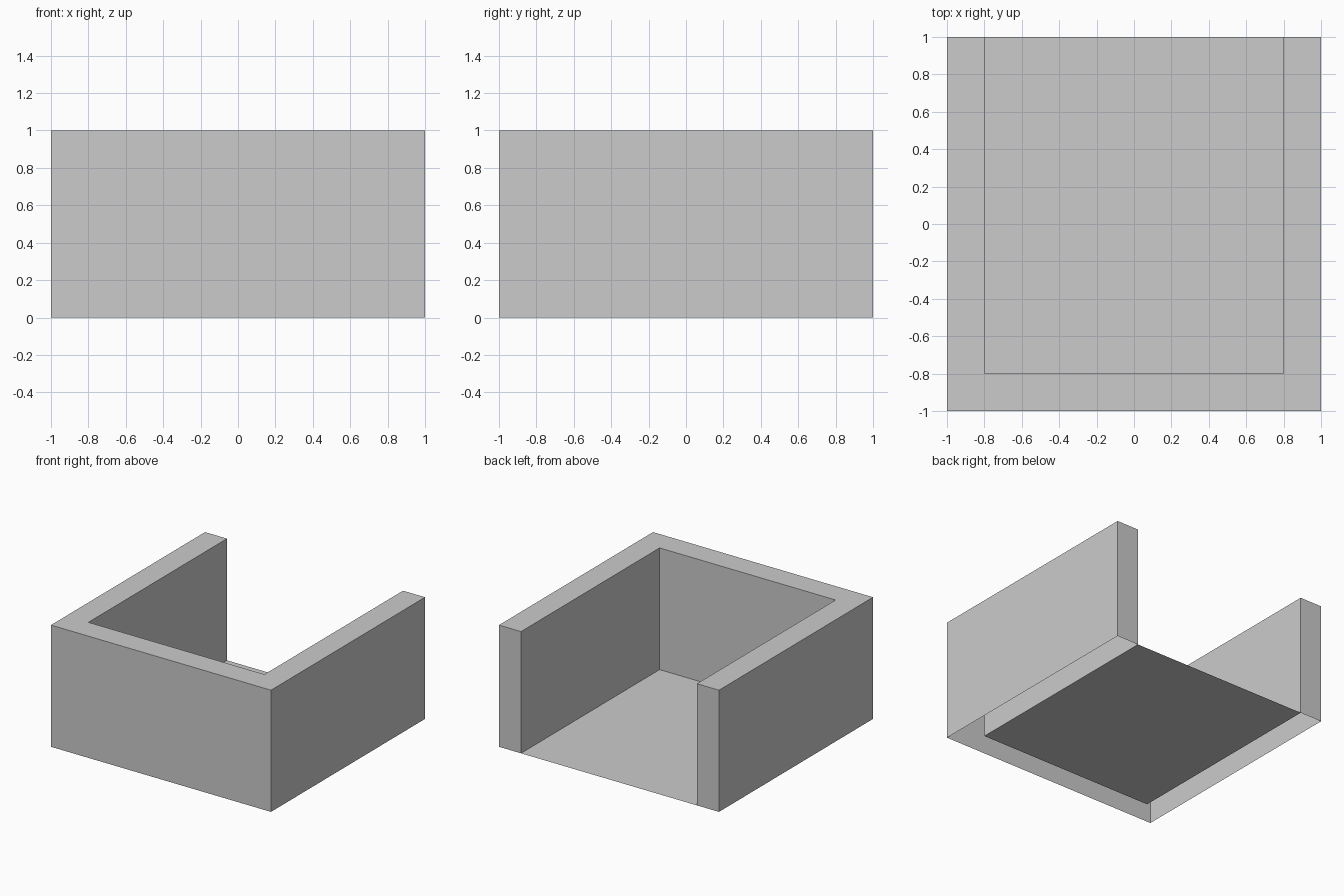
import bpy
import bmesh

if "Cube" in bpy.data.objects:
    bpy.data.objects.remove(bpy.data.objects["Cube"])

HALF, WALL, HEIGHT = 1.0, 0.2, 1.0
INNER = HALF - WALL


def add_object(name, bm):
    mesh = bpy.data.meshes.new(name)
    bm.to_mesh(mesh)
    bm.free()
    obj = bpy.data.objects.new(name, mesh)
    bpy.context.collection.objects.link(obj)
    return obj


def outline_face(bm, points, z):
    return bm.faces.new([bm.verts.new((x, y, z)) for x, y in points])


# U-shaped wall, open at the back and hollow underneath
half_u = [(HALF, -HALF), (HALF, HALF), (INNER, HALF), (INNER, -INNER)]
u_profile = half_u + [(-x, y) for x, y in reversed(half_u)]
bm = bmesh.new()
top = outline_face(bm, u_profile, HEIGHT)
sides = bmesh.ops.extrude_edge_only(bm, edges=list(top.edges))
lower = [v for v in sides["geom"] if isinstance(v, bmesh.types.BMVert)]
bmesh.ops.translate(bm, verts=lower, vec=(0, 0, -HEIGHT))
bmesh.ops.recalc_face_normals(bm, faces=bm.faces)
if top.normal.z < 0:
    bmesh.ops.reverse_faces(bm, faces=bm.faces)
add_object("u_wall", bm)

# Thin floor sheet between the walls
bm = bmesh.new()
outline_face(bm, [(-INNER, -INNER), (INNER, -INNER), (INNER, HALF), (-INNER, HALF)], 0)
add_object("floor", bm)
